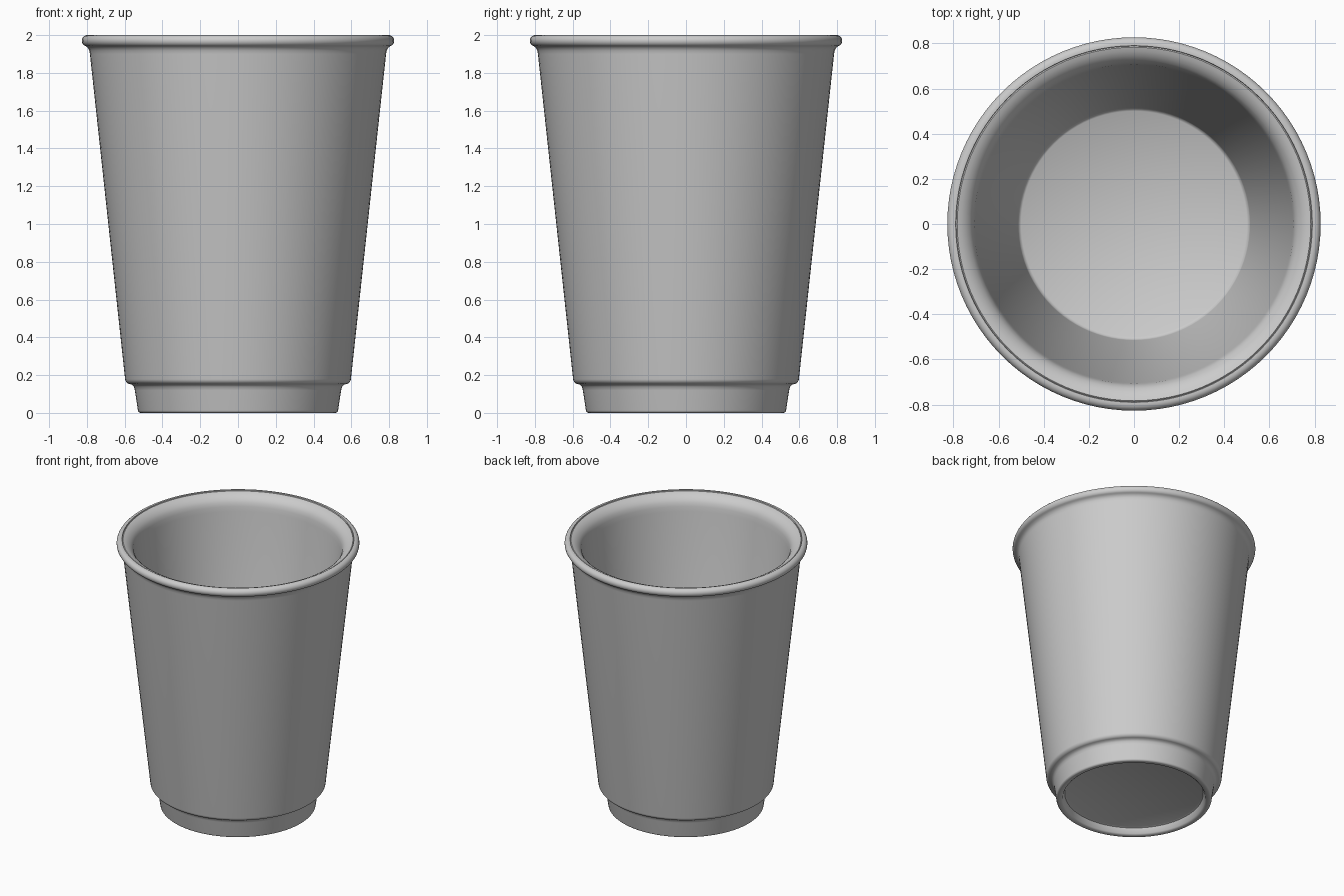
import bpy, bmesh, math

cube = bpy.data.objects.get("Cube")
if cube:
    bpy.data.objects.remove(cube, do_unlink=True)

SEGMENTS = 96

grey = bpy.data.materials.new("plain grey")
grey.use_nodes = True
colour = (0.6, 0.6, 0.6, 1.0)
grey.diffuse_color = colour
grey.node_tree.nodes["Principled BSDF"].inputs["Base Color"].default_value = colour


def arc(cx, cz, radius, start, end, steps=8):
    """Profile points along a circular arc, angles in degrees."""
    angles = [math.radians(start + (end - start) * i / steps) for i in range(steps + 1)]
    return [(cx + radius * math.cos(a), cz + radius * math.sin(a)) for a in angles]


def lathe(name, profile):
    """Spin a (radius, height) profile around the z axis."""
    bm = bmesh.new()
    verts = [bm.verts.new((r, 0, z)) for r, z in profile]
    edges = [bm.edges.new(pair) for pair in zip(verts, verts[1:])]
    bmesh.ops.spin(bm, geom=verts + edges, cent=(0, 0, 0), axis=(0, 0, 1),
                   angle=math.tau, steps=SEGMENTS, use_duplicate=False)
    bmesh.ops.remove_doubles(bm, verts=bm.verts, dist=0.0002)
    bmesh.ops.recalc_face_normals(bm, faces=bm.faces)
    mesh = bpy.data.meshes.new(name)
    bm.to_mesh(mesh)
    bm.free()
    mesh.materials.append(grey)
    obj = bpy.data.objects.new(name, mesh)
    bpy.context.collection.objects.link(obj)
    bpy.ops.object.select_all(action="DESELECT")
    obj.select_set(True)
    bpy.context.view_layer.objects.active = obj
    bpy.ops.object.shade_smooth_by_angle(angle=math.radians(40))
    return obj


# Recessed underside, foot ring, shoulder, tapered wall and rolled rim
underside = [(0, 0.05), (0.46, 0.05), (0.472, 0.045), (0.485, 0.008), (0.495, 0)]
foot = arc(0.515, 0.015, 0.015, -90, -8, 5) + [(0.546, 0.12)]
shoulder = [(0.551, 0.138), (0.562, 0.15)] + arc(0.568, 0.182, 0.03, -75, -6, 7)
wall = [(0.784, 1.9)]
under_rim = [(0.787, 1.918), (0.794, 1.932), (0.806, 1.942)]
rim = arc(0.797, 1.97, 0.03, -55, 90, 12)
lip = [(0.79, 2.0), (0.788, 1.992)]
outer_cup = lathe("outer_cup", underside + foot + shoulder + wall + under_rim + rim + lip)

# Inner liner: rounded mouth, straight taper and flat floor
mouth = [(0.788, 1.992), (0.783, 1.996), (0.765, 1.99), (0.745, 1.978),
         (0.728, 1.962), (0.715, 1.942), (0.708, 1.915), (0.703, 1.88)]
floor = [(0.515, 0.1), (0.511, 0.088), (0.5, 0.08), (0, 0.08)]
inner_liner = lathe("inner_liner", mouth + floor)
# The liner is an open surface that faces the inside of the cup
inward = inner_liner.data.polygons
lowest = min(inward, key=lambda p: p.center.z)
if lowest.normal.z < 0:
    inner_liner.data.flip_normals()
